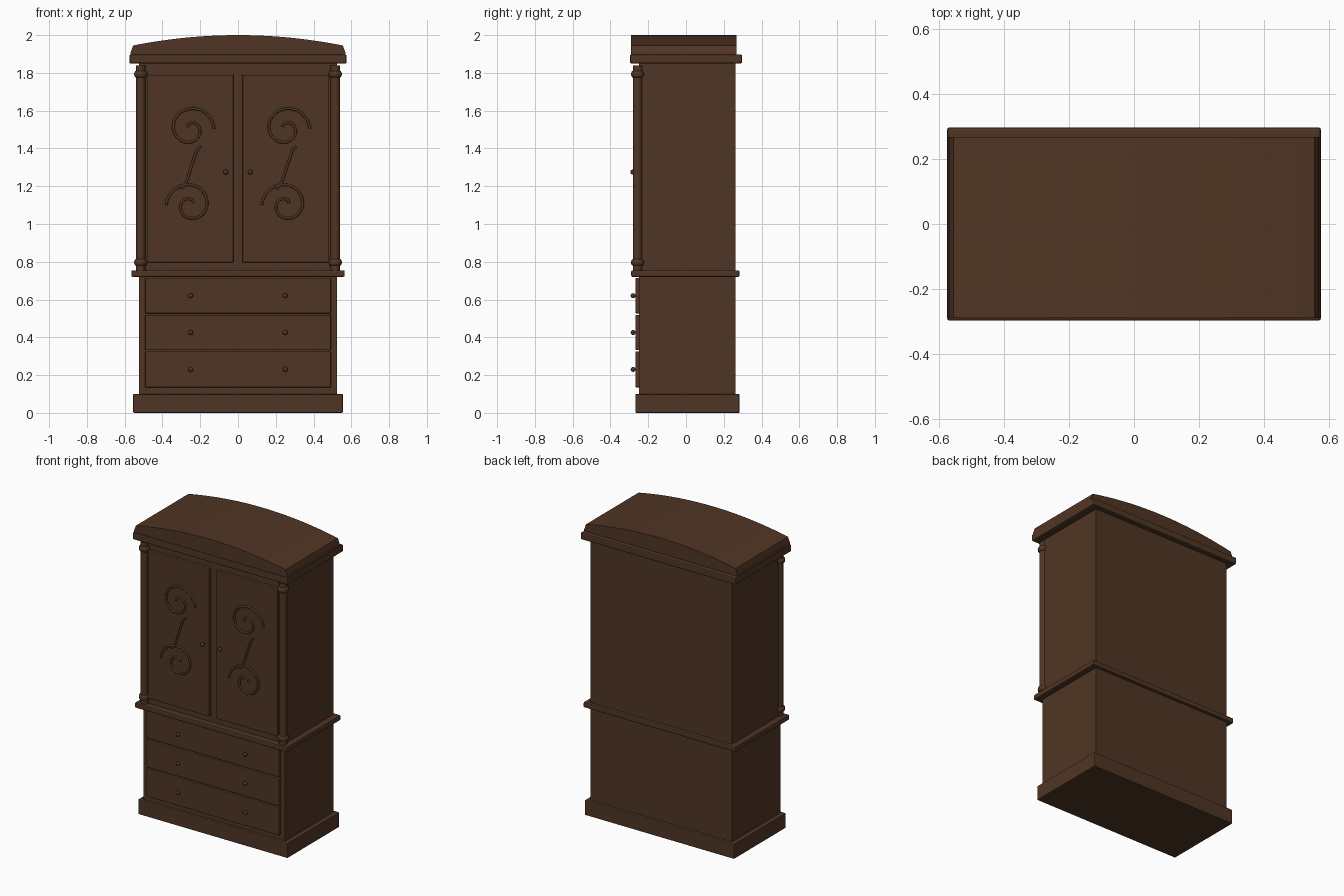
import bpy, bmesh, math
from mathutils import Matrix

if "Cube" in bpy.data.objects:
    bpy.data.objects.remove(bpy.data.objects["Cube"])

wood = bpy.data.materials.new("dark_walnut")
wood.diffuse_color = (0.08, 0.036, 0.018, 1)
wood.use_nodes = True
wood.node_tree.nodes["Principled BSDF"].inputs["Base Color"].default_value = wood.diffuse_color


def finish(name, bm, smooth=False):
    bmesh.ops.recalc_face_normals(bm, faces=bm.faces)
    me = bpy.data.meshes.new(name)
    bm.to_mesh(me)
    bm.free()
    me.materials.append(wood)
    ob = bpy.data.objects.new(name, me)
    bpy.context.collection.objects.link(ob)
    if smooth:
        bpy.ops.object.select_all(action='DESELECT')
        ob.select_set(True)
        bpy.context.view_layer.objects.active = ob
        bpy.ops.object.shade_smooth_by_angle(angle=math.radians(40))
    return ob


def box(name, x0, x1, y0, y1, z0, z1, bevel=0.0):
    bm = bmesh.new()
    bmesh.ops.create_cube(bm, size=1)
    for v in bm.verts:
        v.co = ((x0 + x1) / 2 + v.co.x * (x1 - x0),
                (y0 + y1) / 2 + v.co.y * (y1 - y0),
                (z0 + z1) / 2 + v.co.z * (z1 - z0))
    if bevel:
        bmesh.ops.bevel(bm, geom=bm.edges[:], offset=bevel, segments=2,
                        profile=0.5, affect='EDGES')
    return finish(name, bm)


def lathe(name, profile, x, y, sides=24):
    # revolve (radius, height) points about a vertical axis
    bm = bmesh.new()
    vs = [bm.verts.new((r, 0, z)) for r, z in profile]
    es = [bm.edges.new(p) for p in zip(vs, vs[1:])]
    bmesh.ops.spin(bm, geom=vs + es, cent=(0, 0, 0), axis=(0, 0, 1),
                   angle=2 * math.pi, steps=sides)
    bmesh.ops.remove_doubles(bm, verts=bm.verts, dist=1e-5)
    bmesh.ops.translate(bm, verts=bm.verts, vec=(x, y, 0))
    return finish(name, bm, True)


def knob(name, x, y, z, r=0.013):
    bm = bmesh.new()
    bmesh.ops.create_uvsphere(bm, u_segments=16, v_segments=10, radius=r,
                              matrix=Matrix.Translation((x, y, z)))
    return finish(name, bm, True)


def carving(name, pts, cx, r=0.007):
    # round tube along an (x, z) path on the door face
    cu = bpy.data.curves.new(name, 'CURVE')
    cu.dimensions = '3D'
    cu.bevel_depth = r
    cu.bevel_resolution = 2
    cu.use_fill_caps = True
    sp = cu.splines.new('POLY')
    sp.points.add(len(pts) - 1)
    for p, (x, z) in zip(sp.points, pts):
        p.co = (cx + x, -0.273, z, 1)
    sp.use_smooth = True
    cu.materials.append(wood)
    ob = bpy.data.objects.new(name, cu)
    bpy.context.collection.objects.link(ob)


def spiral(cz, side):
    pts = []
    for i in range(49):
        t = i / 48
        a = math.radians(510) * t
        r = 0.127 - 0.108 * t
        pts.append((side * r * math.cos(a), cz + r * math.sin(a)))
    return pts


# Carcass and mouldings
box("cabinet_body", -0.525, 0.525, -0.25, 0.263, 0.09, 1.86)
box("plinth", -0.555, 0.555, -0.268, 0.283, 0, 0.10, 0.005)
box("waist_moulding", -0.565, 0.565, -0.29, 0.283, 0.72, 0.755, 0.007)
box("cornice", -0.575, 0.575, -0.297, 0.297, 1.85, 1.897, 0.007)

# Arched pediment
bm = bmesh.new()
outline = [(-0.57, 1.895), (-0.57, 1.905)]
for i in range(33):
    t = -1 + i / 16
    outline.append((0.555 * t, 2.0 - 0.055 * t * t))
outline += [(0.57, 1.905), (0.57, 1.895)]
face = bm.faces.new([bm.verts.new((x, -0.29, z)) for x, z in outline])
ext = bmesh.ops.extrude_face_region(bm, geom=[face])
bmesh.ops.translate(bm, vec=(0, 0.557, 0),
                    verts=[g for g in ext["geom"] if isinstance(g, bmesh.types.BMVert)])
finish("arched_pediment", bm, True)

# Drawers with two knobs each
for n, (z0, z1) in enumerate([(0.135, 0.325), (0.332, 0.519), (0.527, 0.714)], 1):
    box(f"drawer_{n}", -0.492, 0.492, -0.268, -0.24, z0, z1, 0.004)
    for s in (-1, 1):
        knob(f"drawer_{n}_knob", s * 0.25, -0.28, (z0 + z1) / 2)

# Doors, carvings, knobs and corner columns
for s, side in ((-1, "left"), (1, "right")):
    cx = s * 0.253
    box(f"{side}_door", cx - 0.229, cx + 0.229, -0.27, -0.24, 0.797, 1.79, 0.005)
    knob(f"{side}_door_knob", s * 0.065, -0.282, 1.275)
    carving(f"{side}_upper_scroll", spiral(1.503, 1), cx)
    carving(f"{side}_lower_scroll", spiral(1.10, -1), cx)
    stem = [(0.055, 1.412), (0.042, 1.402), (0.032, 1.382), (0.018, 1.34),
            (0.0, 1.285), (-0.014, 1.24), (-0.028, 1.207), (-0.05, 1.185)]
    carving(f"{side}_scroll_stem", stem, cx)
    x, y = s * 0.515, -0.256
    lathe(f"{side}_column", [(0, 0.75), (0.025, 0.75), (0.025, 1.84), (0, 1.84)], x, y)
    for part, z in (("base", 0.797), ("capital", 1.793)):
        ring = [(0.02, z - 0.018)]
        ring += [(0.025 + 0.010 * math.cos(a), z + 0.018 * math.sin(a))
                 for a in [math.radians(d) for d in range(-90, 91, 30)]]
        ring.append((0.02, z + 0.018))
        lathe(f"{side}_column_{part}_ring", ring, x, y)
